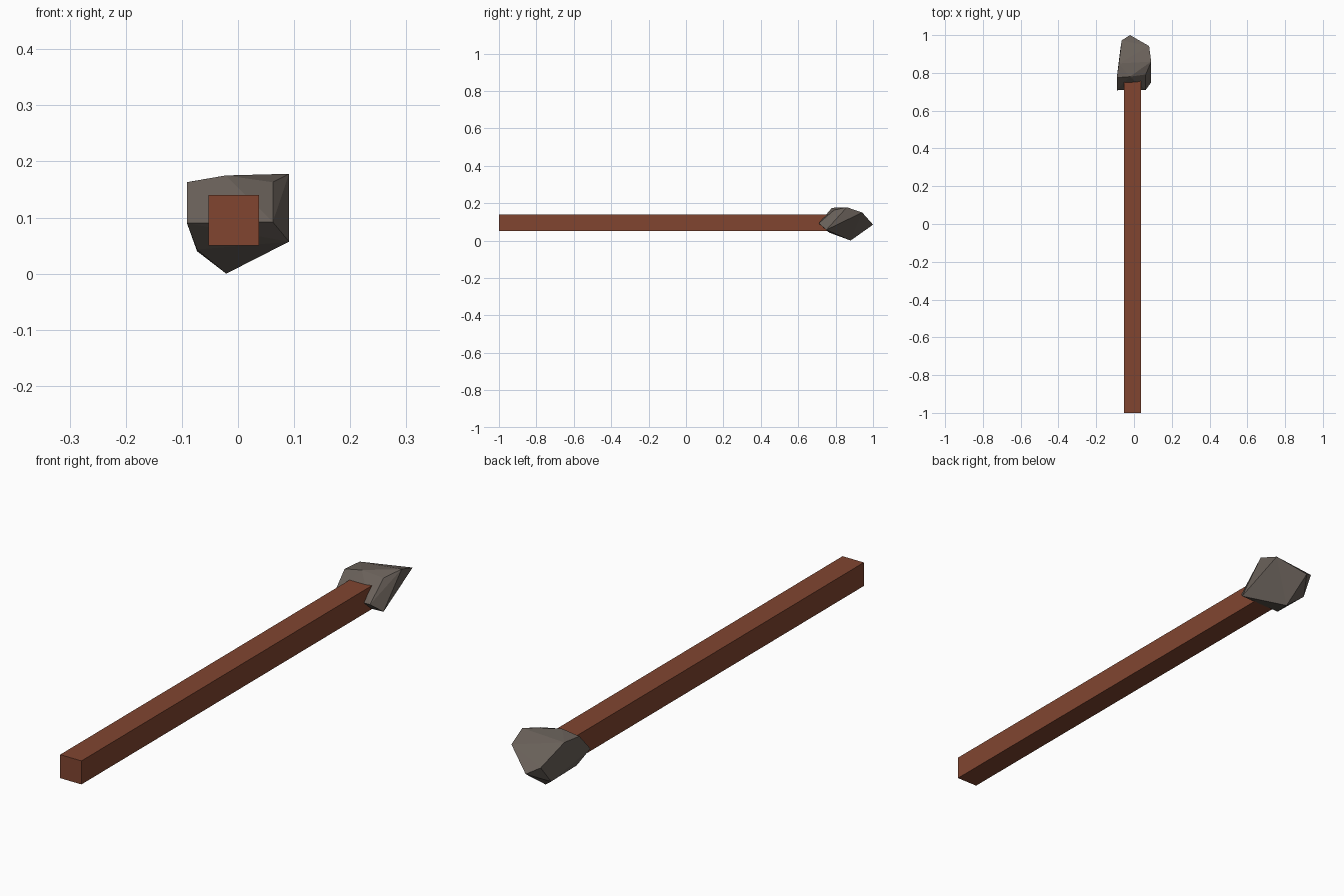
import bpy, bmesh

if "Cube" in bpy.data.objects:
    bpy.data.objects.remove(bpy.data.objects["Cube"])


def material(name, color):
    mat = bpy.data.materials.new(name)
    mat.diffuse_color = (*color, 1)
    mat.use_nodes = True
    mat.node_tree.nodes["Principled BSDF"].inputs["Base Color"].default_value = mat.diffuse_color
    return mat


def hull(name, points, mat):
    """Flat-faced solid wrapped around a few corner points."""
    bm = bmesh.new()
    for p in points:
        bm.verts.new(p)
    bmesh.ops.convex_hull(bm, input=bm.verts)
    bmesh.ops.recalc_face_normals(bm, faces=bm.faces)
    mesh = bpy.data.meshes.new(name)
    bm.to_mesh(mesh)
    bm.free()
    mesh.materials.append(mat)
    obj = bpy.data.objects.new(name, mesh)
    bpy.context.collection.objects.link(obj)
    return obj


wood = material("wood", (0.22, 0.06, 0.03))
stone = material("stone", (0.14, 0.117, 0.10))

# Square handle, running into the stone
hull("handle", [(x, y, z) for x in (-0.053, 0.037)
                for y in (-1.0, 0.82) for z in (0.05, 0.14)], wood)

# Chipped stone head
hull("stone_head", [
    # blunt front
    (-0.091, 0.708, 0.09), (0.062, 0.71, 0.092),
    (-0.091, 0.775, 0.163), (-0.022, 0.78, 0.175), (0.062, 0.792, 0.163),
    # right ridge
    (0.091, 0.75, 0.057), (0.091, 0.86, 0.178), (0.08, 0.942, 0.15),
    # left side
    (-0.08, 0.85, 0.165), (-0.065, 0.972, 0.11),
    (-0.073, 0.92, 0.04), (-0.073, 0.765, 0.043),
    # rear tip and lowest corner
    (-0.021, 1.0, 0.085), (-0.021, 0.88, 0.0),
], stone)
